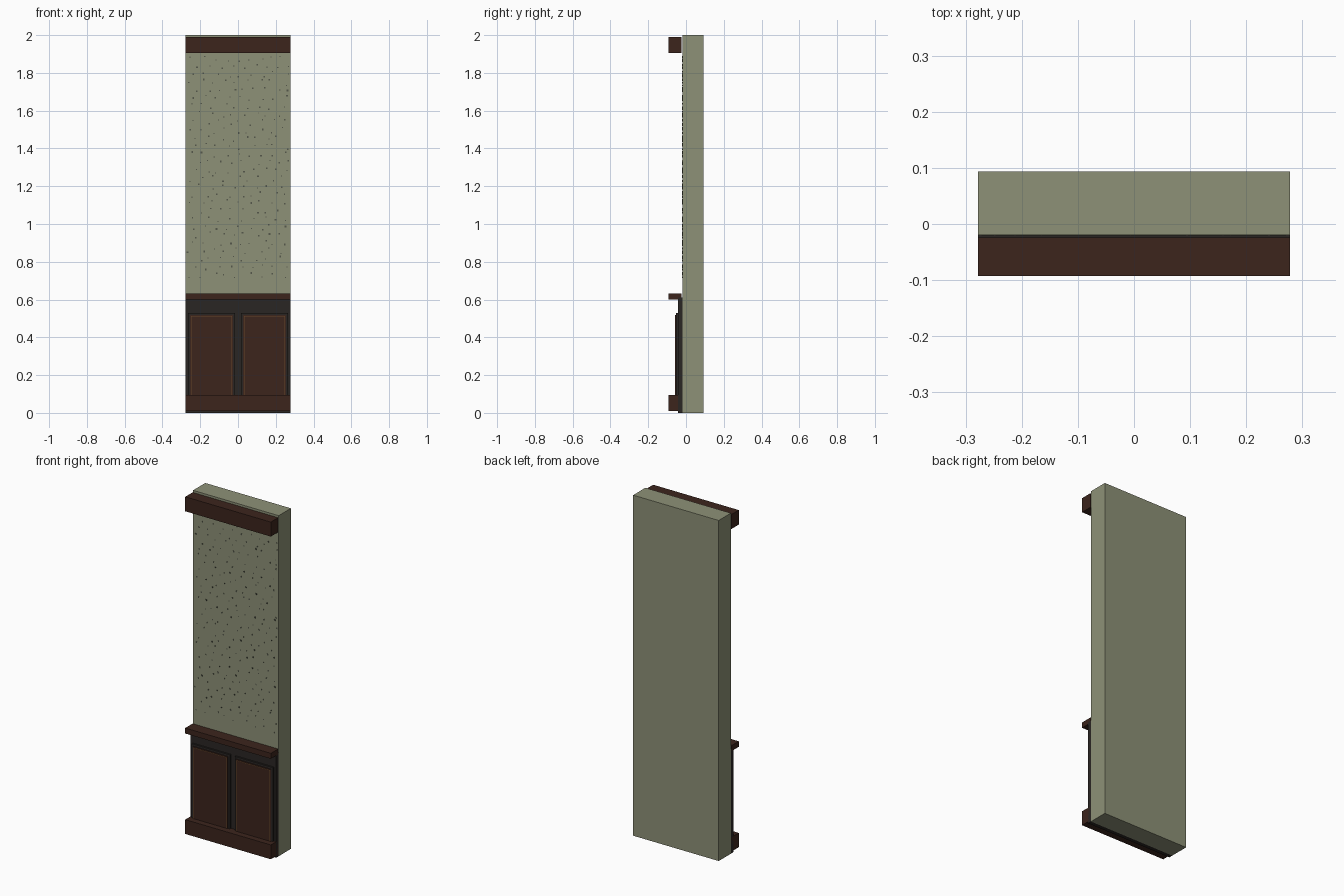
import bpy, bmesh, random
from mathutils import Matrix

if "Cube" in bpy.data.objects:
    bpy.data.objects.remove(bpy.data.objects["Cube"])

random.seed(4)


def material(name, rgb):
    m = bpy.data.materials.new(name)
    m.diffuse_color = (*rgb, 1)
    m.use_nodes = True
    m.node_tree.nodes["Principled BSDF"].inputs["Base Color"].default_value = m.diffuse_color
    return m


PLASTER = material("sage_plaster", (0.27, 0.285, 0.185))
SPECK = material("speck", (0.09, 0.095, 0.07))
WOOD = material("brown_wood", (0.045, 0.018, 0.012))
DARK = material("dark_wood", (0.023, 0.019, 0.017))
GOLD = material("gold_trim", (0.14, 0.065, 0.022))


def finish(name, bm, mat):
    mesh = bpy.data.meshes.new(name)
    bm.to_mesh(mesh)
    bm.free()
    mesh.materials.append(mat)
    ob = bpy.data.objects.new(name, mesh)
    bpy.context.collection.objects.link(ob)
    return ob


def add_box(bm, x, y, z):
    size = [b - a for a, b in (x, y, z)]
    mid = [(a + b) / 2 for a, b in (x, y, z)]
    bmesh.ops.create_cube(bm, size=1, matrix=Matrix.Translation(mid) @ Matrix.Diagonal((*size, 1)))


def box(name, x, y, z, mat):
    bm = bmesh.new()
    add_box(bm, x, y, z)
    return finish(name, bm, mat)


def frame(name, x, y, z, w, mat):
    # Rectangular border of bar width w
    bm = bmesh.new()
    add_box(bm, (x[0], x[0] + w), y, z)
    add_box(bm, (x[1] - w, x[1]), y, z)
    for a in (z[0], z[1] - w):
        add_box(bm, (x[0] + w, x[1] - w), y, (a, a + w))
    return finish(name, bm, mat)


W = 0.278
FULL = (-W, W)
TRIM_Y = (-0.0925, -0.0245)

# Wall slab and wainscot backing
box("wall", FULL, (-0.0195, 0.0935), (0, 2), PLASTER)
box("wainscot_backing", FULL, (-0.043, -0.0195), (0, 0.612), DARK)

# Horizontal mouldings
box("crown_moulding", FULL, TRIM_Y, (1.905, 1.99), WOOD)
box("chair_rail", FULL, TRIM_Y, (0.6, 0.632), WOOD)
box("baseboard", FULL, TRIM_Y, (0.01, 0.094), WOOD)

# Two framed wainscot panels with a gilt bead
for side, c in (("left", -0.14), ("right", 0.14)):
    frame(side + "_panel_moulding", (c - 0.124, c + 0.124), (-0.053, -0.043),
          (0.07, 0.529), 0.012, DARK)
    box(side + "_panel", (c - 0.113, c + 0.113), (-0.057, -0.043), (0.08, 0.517), WOOD)
    frame(side + "_gold_bead", (c - 0.109, c + 0.109), (-0.0585, -0.056),
          (0.084, 0.512), 0.003, GOLD)

# Scattered flecks on the wallpaper, in jittered diagonal rows
bm = bmesh.new()
for row in range(28):
    for col in range(9):
        x = -0.25 + col * 0.061 + (row % 3) * 0.02 + random.uniform(-0.018, 0.018)
        z = 0.73 + row * 0.0425 + random.uniform(-0.016, 0.016)
        if abs(x) > 0.268:
            continue
        r = random.uniform(0.0025, 0.0045)
        add_box(bm, (x - r, x + r), (-0.0205, -0.019), (z - r, z + r))
finish("wallpaper_flecks", bm, SPECK)
